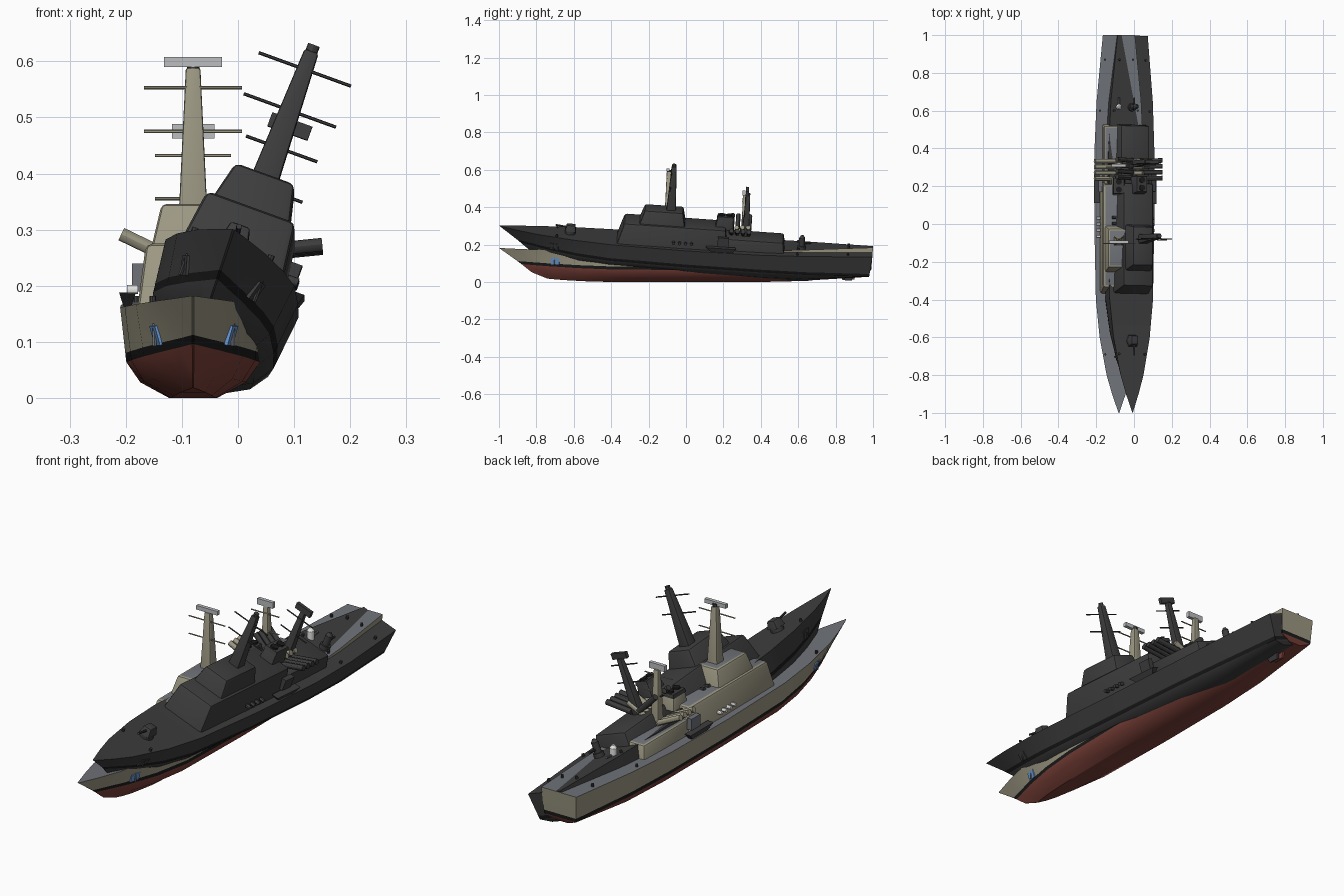
import bpy, bmesh, math
from mathutils import Matrix, Vector
from mathutils.bvhtree import BVHTree

if "Cube" in bpy.data.objects:
    bpy.data.objects.remove(bpy.data.objects["Cube"])

COLOURS = {
    "tan": (0.33, 0.31, 0.225), "deck_grey": (0.16, 0.17, 0.19), "red": (0.20, 0.052, 0.040),
    "black": (0.010, 0.011, 0.010), "dark_grey": (0.047, 0.047, 0.047), "white": (0.80, 0.80, 0.78),
    "light_grey": (0.50, 0.51, 0.52), "blue": (0.14, 0.32, 0.68),
}
MATS = {}
for cname, c in COLOURS.items():
    MATS[cname] = bpy.data.materials.new(cname)
    MATS[cname].diffuse_color = (*c, 1)

# hull stations: y, half beam, deck z, stripe top z, keel z, stem rake, waterline fullness
STATIONS = [
    (-1.00, 0.002, 0.182, 0.112, 0.018, 0.26, 0.8),
    (-0.90, 0.036, 0.177, 0.106, 0.014, 0.20, 0.70),
    (-0.80, 0.065, 0.173, 0.100, 0.010, 0.15, 0.78),
    (-0.60, 0.102, 0.167, 0.090, 0.004, 0.06, 0.88),
    (-0.40, 0.122, 0.163, 0.083, 0.0, 0.0, 0.92),
    (0.00, 0.130, 0.161, 0.080, 0.0, 0.0, 0.93),
    (0.40, 0.129, 0.165, 0.080, 0.0, 0.0, 0.93),
    (0.65, 0.118, 0.172, 0.080, 0.006, 0.0, 0.93),
    (1.00, 0.085, 0.184, 0.084, 0.048, -0.02, 0.93),
]


class Ship:
    def __init__(self, prefix, matrix, dark):
        self.prefix, self.matrix, self.dark = prefix, matrix, dark

    def mat(self, cname):
        return MATS["dark_grey" if self.dark and cname != "black" else cname]

    def finish(self, name, bm, cols):
        bmesh.ops.recalc_face_normals(bm, faces=bm.faces)
        me = bpy.data.meshes.new(name)
        bm.to_mesh(me)
        bm.free()
        for c in cols:
            me.materials.append(self.mat(c))
        ob = bpy.data.objects.new(self.prefix + name, me)
        bpy.context.collection.objects.link(ob)
        ob.matrix_world = self.matrix
        return ob

    # tapered block: bottom and top rectangles as (half width, y0, y1, z); optional top colour
    def block(self, name, bottom, top, col, top_col=None, bevel=0.0, x=0.0):
        bm = bmesh.new()
        rings = [[bm.verts.new((x + sx * w, y, z)) for sx, y in
                  ((-1, y0), (1, y0), (1, y1), (-1, y1))] for w, y0, y1, z in (bottom, top)]
        bm.faces.new(rings[0])
        bm.faces.new(rings[1])
        for i in range(4):
            j = (i + 1) % 4
            bm.faces.new((rings[0][i], rings[0][j], rings[1][j], rings[1][i]))
        if bevel:
            edges = [e for e in bm.edges if max(v.co.z for v in e.verts) > bottom[3] + 1e-4]
            bmesh.ops.bevel(bm, geom=edges, offset=bevel, segments=2, affect='EDGES', profile=0.5)
        bm.normal_update()
        bmesh.ops.recalc_face_normals(bm, faces=bm.faces)
        for f in bm.faces:
            f.material_index = 1 if top_col and f.normal.z > 0.95 else 0
        return self.finish(name, bm, [col] + ([top_col] if top_col else []))

    def box(self, name, c, s, col):
        x, y, z = c
        w, d, h = (v / 2 for v in s)
        return self.block(name, (w, y - d, y + d, z - h), (w, y - d, y + d, z + h), col, x=x)

    # round or many-sided rod between two points
    def rod(self, name, a, b, r1, col, r2=None, n=12):
        a, b = Vector(a), Vector(b)
        m = Matrix.Translation((a + b) / 2) @ (b - a).to_track_quat('Z', 'Y').to_matrix().to_4x4()
        bm = bmesh.new()
        bmesh.ops.create_cone(bm, cap_ends=True, segments=n, radius1=r1,
                              radius2=r1 if r2 is None else r2, depth=(b - a).length, matrix=m)
        return self.finish(name, bm, [col])

    def hull(self):
        bm = bmesh.new()
        rows = []
        for y, w, zd, zs, zk, rake, full in STATIONS:
            levels = [(1, zd, 0), (full, zs, .38), (full * .985, zs - .016, .46),
                      (full * .78, zk + .35 * (zs - zk), .68), (.33, zk, 1)]
            half = [(w * f, y + rake * r, z) for f, z, r in levels]
            ring = half + [(-px, py, pz) for px, py, pz in reversed(half)]
            rows.append([bm.verts.new(p) for p in ring])
        bands = [0, 1, 2, 2, 2, 2, 2, 1, 0, 3]   # side, stripe, bottom, deck
        for a, b in zip(rows, rows[1:]):
            for i in range(10):
                j = (i + 1) % 10
                bm.faces.new((a[i], a[j], b[j], b[i])).material_index = bands[i]
        # stem and transom strips
        for row in (rows[0], rows[-1]):
            for i in range(4):
                f = bm.faces.new((row[i], row[i + 1], row[8 - i], row[9 - i]))
                f.material_index = bands[i]
        bmesh.ops.recalc_face_normals(bm, faces=bm.faces)
        self.tree = BVHTree.FromBMesh(bm)
        self.finish("hull", bm, ["tan", "black", "red", "deck_grey"])

    def anchors(self):
        for s in (-1, 1):
            hit, nor, _, _ = self.tree.ray_cast(Vector((s, -0.70, 0.112)), Vector((-s, 0, 0)))
            q = nor.to_track_quat('Z', 'Y').to_matrix().to_4x4()
            bm = bmesh.new()
            bmesh.ops.create_cube(bm, size=1, matrix=Matrix.Translation(hit) @ q
                                  @ Matrix.Diagonal((0.045, 0.036, 0.009, 1)))
            self.finish("anchor_plate", bm, ["blue"])
            self.rod("anchor_shank", hit + nor * .005 + Vector((0, 0, -.018)),
                     hit + nor * .005 + Vector((0, 0, .022)), .004, "deck_grey", n=6)

    def mast(self, name, y, z0, z1, w0, w1, yards):
        self.block(name, (w0, y - w0, y + w0, z0), (w1, y - w1, y + w1, z1), "tan", bevel=.004)
        for z, length in yards:
            self.rod(name + "_yard", (-length / 2, y - .012, z), (length / 2, y - .012, z),
                     .003, "tan", n=6)

    def build(self):
        self.hull()
        self.anchors()
        # superstructure tiers
        self.block("main_deckhouse", (.100, -.37, .22, .155), (.084, -.335, .21, .275),
                   "tan", "deck_grey", .012)
        self.block("bridge", (.074, -.255, -.01, .27), (.056, -.23, -.025, .346),
                   "tan", "deck_grey", .010)
        self.block("aft_deckhouse", (.088, .21, .53, .155), (.080, .21, .52, .226),
                   "tan", "deck_grey", .010)
        # masts with yards and radars
        self.mast("fore_mast", -.09, .34, .588, .025, .013, [(.553, .175), (.475, .175)])
        self.rod("fore_mast_cap", (0, -.09, .58), (0, -.09, .60), .011, "dark_grey")
        if not self.dark:
            self.box("fore_radar", (0, -.095, .599), (.103, .016, .018), "light_grey")
        self.mast("aft_mast", .315, .22, .465, .020, .011, [(.432, .135), (.355, .135)])
        self.box("aft_radar", (0, .31, .475), (.076, .016, .026), "light_grey")
        # funnel with two exhausts
        self.block("funnel", (.036, .15, .25, .26), (.030, .16, .245, .318), "tan", None, .008)
        self.block("funnel_cap", (.032, .158, .247, .314), (.028, .162, .243, .330), "dark_grey")
        for y in (.182, .224):
            self.rod("exhaust", (0, y, .325), (0, y, .337), .016, "black")
        # forward gun
        self.rod("gun_base", (0, -.62, .16), (0, -.62, .185), .028, "deck_grey", n=16)
        self.block("gun_turret", (.026, -.65, -.59, .183), (.018, -.64, -.595, .218),
                   "deck_grey", None, .005)
        self.rod("gun_barrel", (0, -.64, .203), (0, -.70, .210), .005, "deck_grey", n=8)
        # aft defence mount
        self.rod("aft_mount_base", (0, .62, .165), (0, .62, .19), .022, "deck_grey", n=16)
        self.rod("aft_mount_body", (0, .62, .19), (0, .62, .235), .015, "white", n=16)
        self.rod("aft_mount_dome", (0, .62, .235), (0, .62, .248), .015, "white", .006, 16)
        self.rod("aft_mount_barrel", (0, .63, .205), (0, .67, .21), .005, "deck_grey", n=8)
        for s in (-1, 1):
            # launcher tubes
            for i in range(4):
                y = .240 + i * .031
                self.rod("launch_tube", (s * .02, y, .240), (s * .128, y, .292), .012, "tan")
            # boat on its cradle with a crane box
            self.block("boat", (.007, .14, .25, .163), (.015, .11, .27, .188), "dark_grey",
                       x=s * .117)
            self.box("boat_crane", (s * .098, .20, .215), (.022, .06, .05), "deck_grey")
            # life raft canisters
            for i in range(4):
                y = -.065 + i * .032
                self.rod("life_raft", (s * .098, y, .193), (s * .118, y, .193), .008, "white")
            # bollards
            for y, x, z in ((.87, .074, .178), (-.69, .072, .168), (.60, .1, .168)):
                self.rod("bollard", (s * x, y, z), (s * x, y, z + .014), .006, "dark_grey", n=8)
        # rudder
        self.block("rudder", (.005, .85, .90, .012), (.006, .83, .91, .052), "red")


upright = Matrix.Translation((-.08, 0, 0))
leaning = (Matrix.Translation((-.07, -.012, .06))
           @ Matrix.Rotation(math.radians(-4), 4, 'X') @ Matrix.Rotation(math.radians(20), 4, 'Y'))
Ship("upright_", upright, False).build()
Ship("leaning_", leaning, True).build()

# smooth shading with sharp edges kept
for ob in bpy.data.objects:
    ob.select_set(True)
    bpy.context.view_layer.objects.active = ob
bpy.ops.object.shade_smooth_by_angle(angle=math.radians(30))

for m in bpy.data.materials:
    if m.users and not m.is_grease_pencil:
        m.use_nodes = True
        m.node_tree.nodes["Principled BSDF"].inputs["Base Color"].default_value = m.diffuse_color
